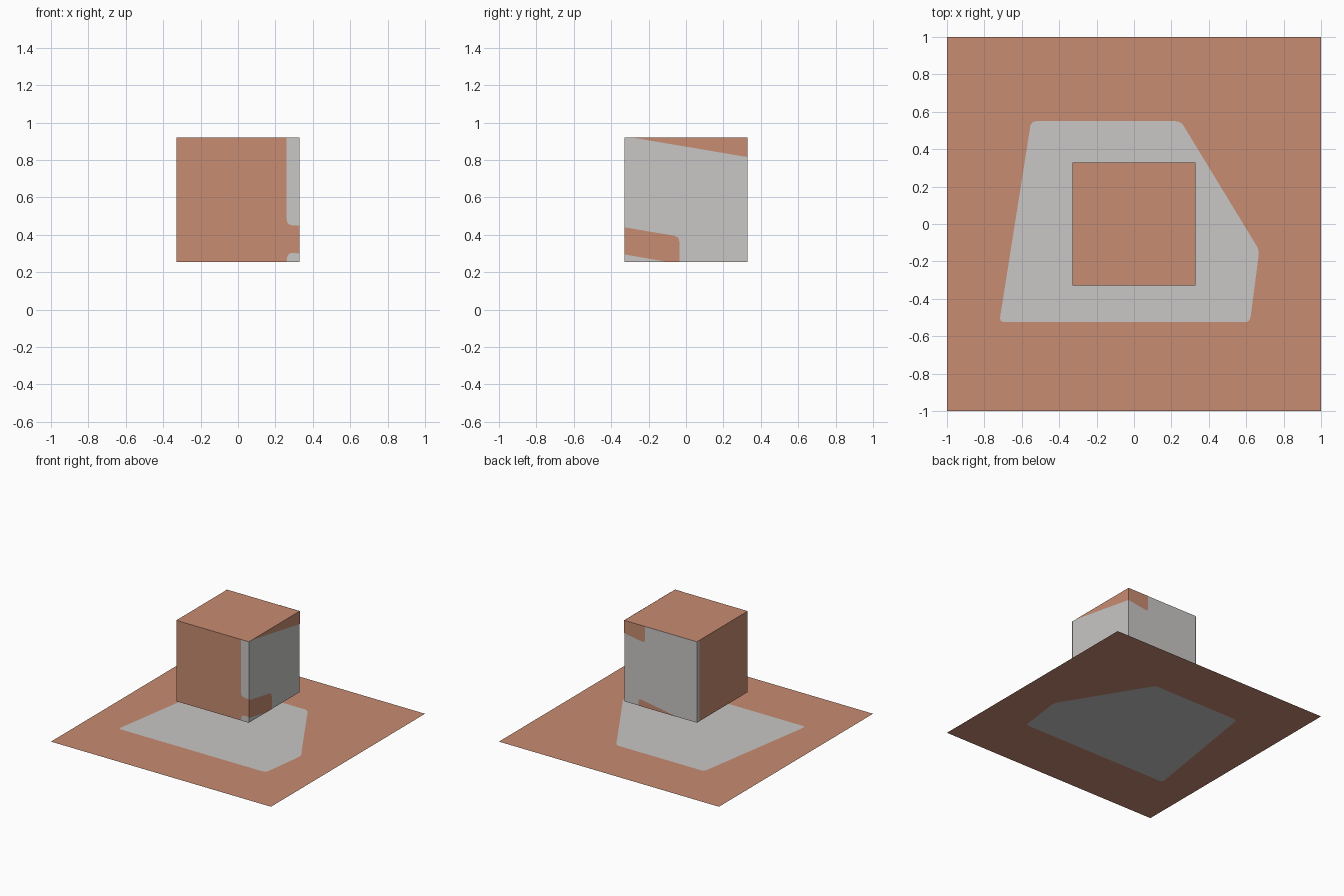
import bpy, bmesh
from mathutils import Vector

if "Cube" in bpy.data.objects:
    bpy.data.objects.remove(bpy.data.objects["Cube"])


def material(name, rgb):
    m = bpy.data.materials.new(name)
    m.diffuse_color = (*rgb, 1.0)
    m.use_nodes = True
    m.node_tree.nodes["Principled BSDF"].inputs["Base Color"].default_value = m.diffuse_color
    return m


COPPER = material("copper", (0.58, 0.262, 0.168))
GREY = material("light_grey", (0.58, 0.57, 0.56))
HALF, LOW, HIGH = 0.33, 0.255, 0.92


def make_object(name, bm, *mats):
    mesh = bpy.data.meshes.new(name)
    bm.to_mesh(mesh)
    bm.free()
    for m in mats:
        mesh.materials.append(m)
    ob = bpy.data.objects.new(name, mesh)
    bpy.context.collection.objects.link(ob)
    return ob


def soften(points, radii, steps=4):
    """Round the corners of a closed 2D outline."""
    out = []
    for i, p in enumerate(points):
        p, r = Vector(p), radii[i]
        if r == 0:
            out.append(p)
            continue
        a = p + (Vector(points[i - 1]) - p).normalized() * r
        b = p + (Vector(points[(i + 1) % len(points)]) - p).normalized() * r
        for k in range(steps + 1):
            t = k / steps
            out.append(a * (1 - t) ** 2 + p * 2 * t * (1 - t) + b * t * t)
    return out


# Flat base sheet with an inset plain grey panel
bm = bmesh.new()
outer = [bm.verts.new((x, y, 0)) for x, y in ((-1, -1), (1, -1), (1, 1), (-1, 1))]
panel = soften([(-0.72, -0.525), (0.62, -0.525), (0.67, -0.14), (0.25, 0.55), (-0.55, 0.55)],
               [0.03] * 5)
inner = [bm.verts.new((p.x, p.y, 0)) for p in panel]
edges = [bm.edges.new((ring[i - 1], ring[i])) for ring in (outer, inner) for i in range(len(ring))]
bmesh.ops.triangle_fill(bm, edges=edges, use_beauty=True, normal=(0, 0, 1))
for f in bm.faces:
    f.normal_update()
    if f.normal.z < 0:
        f.normal_flip()
bm.faces.new(inner).material_index = 1
make_object("base_sheet", bm, COPPER, GREY)

# Floating cube: the right and back sides are grey
bm = bmesh.new()
bmesh.ops.create_cube(bm, size=1)
for v in bm.verts:
    v.co = (v.co.x * 2 * HALF, v.co.y * 2 * HALF, (LOW + HIGH) / 2 + v.co.z * (HIGH - LOW))
for f in bm.faces:
    f.normal_update()
    f.material_index = int(f.normal.x > 0.5 or f.normal.y > 0.5)
make_object("floating_cube", bm, COPPER, GREY)

# Each side maps (across, height) to a point just off the cube
D = HALF + 0.0015
SIDES = {
    "front": lambda u, z: (u, -D, z),
    "back": lambda u, z: (u, D, z),
    "right": lambda u, z: (D, u, z),
    "left": lambda u, z: (-D, u, z),
}


def patch(name, side, mat, points, radii=None):
    bm = bmesh.new()
    outline = soften(points, radii or [0] * len(points))
    face = bm.faces.new([bm.verts.new(SIDES[side](p.x, p.y)) for p in outline])
    face.normal_update()
    c = face.calc_center_median()
    if face.normal.dot(Vector((c.x, c.y, 0))) < 0:
        face.normal_flip()
    make_object(name, bm, mat)


# Painted patches on the cube sides
patch("front_strip", "front", GREY,
      [(0.26, HIGH), (0.26, 0.45), (HALF, 0.45), (HALF, HIGH)], [0, 0.035, 0, 0])
patch("front_foot", "front", GREY,
      [(0.26, LOW), (HALF, LOW), (HALF, 0.30), (0.265, 0.305)], [0, 0, 0, 0.03])
patch("right_top_wedge", "right", COPPER, [(-0.29, HIGH), (HALF, 0.815), (HALF, HIGH)])
patch("right_low_band", "right", COPPER,
      [(-HALF, 0.44), (-HALF, 0.295), (-0.10, LOW), (-0.035, LOW), (-0.035, 0.39)],
      [0, 0, 0, 0, 0.03])
patch("back_top_patch", "back", COPPER,
      [(HALF, HIGH), (0.14, HIGH), (0.14, 0.785), (HALF, 0.815)], [0, 0, 0.03, 0])
patch("back_low_wedge", "back", COPPER,
      [(0.20, LOW), (0.20, 0.315), (-0.16, LOW)], [0, 0.03, 0])
patch("left_strip", "left", GREY,
      [(0.295, LOW), (HALF, LOW), (HALF, HIGH), (0.295, HIGH)])
